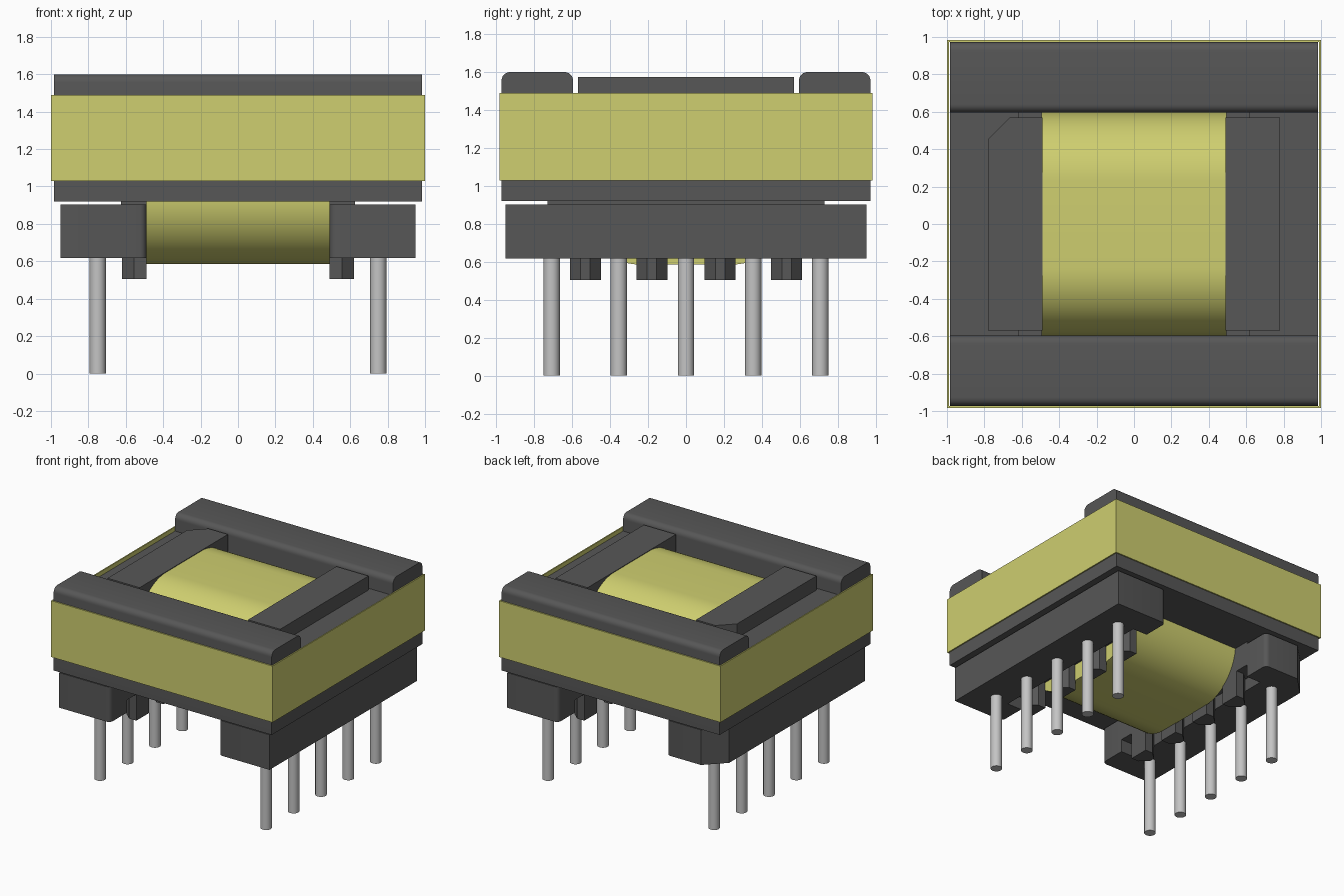
import bpy, bmesh, math
from mathutils import Vector

if "Cube" in bpy.data.objects:
    bpy.data.objects.remove(bpy.data.objects["Cube"])


def material(name, rgb):
    m = bpy.data.materials.new(name)
    m.use_nodes = True
    m.diffuse_color = (*rgb, 1)
    m.node_tree.nodes["Principled BSDF"].inputs["Base Color"].default_value = (*rgb, 1)
    return m


DARK = material("dark grey", (0.095, 0.095, 0.095))
YELLOW = material("tape yellow", (0.62, 0.62, 0.16))
METAL = material("pin metal", (0.55, 0.55, 0.55))


def prism(name, pts, lo, hi, mat, axis="z", smooth=False):
    """Extrude a 2D outline: (x, y) along z, or (y, z) along x."""
    bm = bmesh.new()
    place = (lambda p: (p[0], p[1], lo)) if axis == "z" else (lambda p: (lo, p[0], p[1]))
    face = bm.faces.new([bm.verts.new(place(p)) for p in pts])
    ext = bmesh.ops.extrude_face_region(bm, geom=[face])
    step = Vector((0, 0, hi - lo)) if axis == "z" else Vector((hi - lo, 0, 0))
    bmesh.ops.translate(bm, vec=step, verts=[g for g in ext["geom"] if isinstance(g, bmesh.types.BMVert)])
    bmesh.ops.recalc_face_normals(bm, faces=bm.faces)
    mesh = bpy.data.meshes.new(name)
    bm.to_mesh(mesh)
    bm.free()
    mesh.materials.append(mat)
    ob = bpy.data.objects.new(name, mesh)
    bpy.context.collection.objects.link(ob)
    if smooth:
        bpy.ops.object.select_all(action="DESELECT")
        ob.select_set(True)
        bpy.context.view_layer.objects.active = ob
        bpy.ops.object.shade_smooth_by_angle(angle=math.radians(35))
    return ob


def rect(a0, a1, b0, b1):
    return [(a0, b0), (a1, b0), (a1, b1), (a0, b1)]


def arc(cx, cy, r, start, end, n):
    return [(cx + r * math.cos(math.radians(start + (end - start) * i / n)),
             cy + r * math.sin(math.radians(start + (end - start) * i / n))) for i in range(n + 1)]


def round_top(a0, a1, b0, b1, r, n=6):
    return [(a0, b0), (a1, b0)] + arc(a1 - r, b1 - r, r, 0, 90, n) + arc(a0 + r, b1 - r, r, 90, 180, n)


def round_rect(a0, a1, b0, b1, r, n):
    return (arc(a1 - r, b1 - r, r, 0, 90, n) + arc(a0 + r, b1 - r, r, 90, 180, n)
            + arc(a0 + r, b0 + r, r, 180, 270, n) + arc(a1 - r, b0 + r, r, 270, 360, n))


# Ferrite core: two end bars, two side legs, a hidden centre post
for name, s in (("front", -1), ("back", 1)):
    y0, y1 = sorted((0.595 * s, 0.972 * s))
    prism(f"core_{name}_bar", round_top(y0, y1, 0.92, 1.6, 0.045), -0.985, 0.985, DARK, "x", True)
for name, s in (("right", -1), ("left", 1)):
    prism(f"core_{name}_leg", rect(0.615 * s, 0.985 * s, -0.595, 0.595), 0.92, 1.46, DARK)
prism("core_centre_post", rect(-0.6, 0.6, -0.4, 0.4), 0.9, 1.3, DARK)

# Tape wrapped round the core, as a hollow band
band = prism("outer_tape", rect(-1, 1, -0.983, 0.983), 1.03, 1.49, YELLOW)
bm = bmesh.new()
bm.from_mesh(band.data)
caps = [f for f in bm.faces if abs(f.normal.z) > 0.9]
bmesh.ops.delete(bm, geom=caps, context="FACES_ONLY")
bm.to_mesh(band.data)
bm.free()
solid = band.modifiers.new("thickness", "SOLIDIFY")
solid.thickness = 0.014
solid.offset = -1

# Taped winding
prism("winding", round_rect(-0.597, 0.597, 0.585, 1.57, 0.365, 16), -0.495, 0.495, YELLOW, "x", True)

# Bobbin: rails, flanges, wire posts and pins on both sides
for side, s in (("right", -1), ("left", 1)):
    def flip(pts):
        return [(x * s, y) for x, y in pts]

    cut = 0.15 if s < 0 else 0
    outer = [(0.95, 0.95 - cut), (0.95 - cut, 0.95)] if cut else [(0.95, 0.95)]
    r = 0.035
    inner = (arc(0.49 + r, 0.95 - r, r, 90, 180, 4) + [(0.49, 0.73), (0.62, 0.73), (0.62, -0.73), (0.49, -0.73)]
             + arc(0.49 + r, r - 0.95, r, 180, 270, 4))
    prism(f"{side}_pin_rail", flip([(0.95, -0.95)] + outer + inner), 0.617, 0.903, DARK, "z", True)

    prism(f"{side}_lower_flange", flip(rect(0.49, 0.625, -0.73, 0.73)), 0.72, 0.925, DARK)
    prism(f"{side}_inner_flange", flip(rect(0.49, 0.61, -0.57, 0.57)), 0.9, 1.5, DARK)
    chamfer = 0.115 if s < 0 else 0
    corner = [(0.78, 0.57 - chamfer), (0.78 - chamfer, 0.57)] if chamfer else [(0.78, 0.57)]
    prism(f"{side}_top_flange", flip([(0.49, -0.57), (0.78, -0.57)] + corner + [(0.49, 0.57)]), 1.455, 1.575, DARK)

    for i, y in enumerate((-0.53, -0.18, 0.18, 0.53)):
        post = [(0.49, y - 0.082), (0.555, y - 0.082), (0.62, y - 0.025),
                (0.62, y + 0.025), (0.555, y + 0.082), (0.49, y + 0.082)]
        prism(f"{side}_wire_post_{i + 1}", flip(post), 0.505, 0.8, DARK)

    for i in range(5):
        circle = arc(0.75 * s, (i - 2) * 0.354, 0.043, 0, 345, 23)
        prism(f"{side}_pin_{i + 1}", circle, 0, 0.7, METAL, "z", True)
